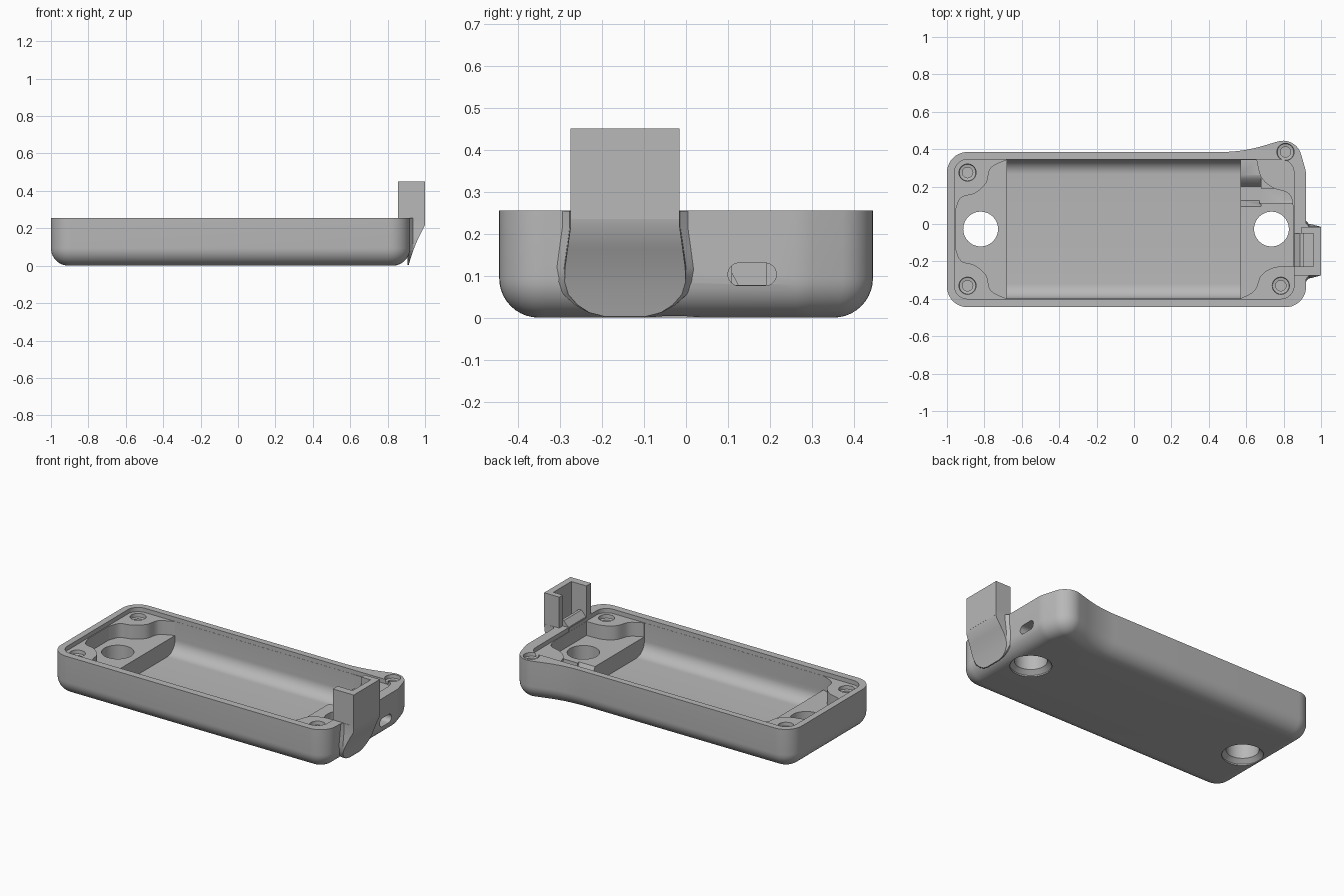
import bpy
import bmesh
import math
from mathutils import Vector

old = bpy.data.objects.get("Cube")
if old:
    bpy.data.objects.remove(old, do_unlink=True)

grey = bpy.data.materials.new("plain grey")
grey.use_nodes = True
COLOUR = (0.48, 0.48, 0.48, 1)
grey.diffuse_color = COLOUR
grey.node_tree.nodes["Principled BSDF"].inputs["Base Color"].default_value = COLOUR


def loft(name, loops):
    """Skin a stack of equal-length closed loops and cap both ends."""
    bm = bmesh.new()
    rings = [[bm.verts.new(p) for p in loop] for loop in loops]
    n = len(rings[0])
    for a, b in zip(rings, rings[1:]):
        for i in range(n):
            j = (i + 1) % n
            bm.faces.new((a[i], a[j], b[j], b[i]))
    bm.faces.new(rings[0][::-1])
    bm.faces.new(rings[-1])
    bmesh.ops.recalc_face_normals(bm, faces=bm.faces)
    mesh = bpy.data.meshes.new(name)
    bm.to_mesh(mesh)
    bm.free()
    mesh.materials.append(grey)
    ob = bpy.data.objects.new(name, mesh)
    bpy.context.collection.objects.link(ob)
    return ob


def prism(name, pts, lo, hi, axis="z"):
    place = {"z": lambda p, d: (p[0], p[1], d),
             "y": lambda p, d: (p[0], d, p[1]),
             "x": lambda p, d: (d, p[0], p[1])}[axis]
    return loft(name, [[place(p, d) for p in pts] for d in (lo, hi)])


def box(name, x0, x1, y0, y1, z0, z1):
    return prism(name, [(x0, y0), (x1, y0), (x1, y1), (x0, y1)], z0, z1)


def lathe(name, x, y, steps, n=48):
    turn = [2 * math.pi * i / n for i in range(n)]
    return loft(name, [[(x + r * math.cos(t), y + r * math.sin(t), z) for t in turn]
                       for r, z in steps])


def rounded(corners, n=10):
    """Polygon of (x, y, radius) corners with each corner turned into an arc."""
    out = []
    for i, (x, y, r) in enumerate(corners):
        p = Vector((x, y))
        a = (Vector(corners[i - 1][:2]) - p).normalized()
        b = (Vector(corners[(i + 1) % len(corners)][:2]) - p).normalized()
        if r == 0:
            out.append(p)
            continue
        half = a.angle(b) / 2
        mid = p + (a + b).normalized() * r / math.sin(half)
        start = p + a * r / math.tan(half) - mid
        end = p + b * r / math.tan(half) - mid
        sweep = start.angle(end)
        for k in range(n + 1):
            t = k / n
            out.append(mid + (start * math.sin((1 - t) * sweep)
                              + end * math.sin(t * sweep)) / math.sin(sweep))
    return out


def inset(pts, d):
    out = []
    for i, p in enumerate(pts):
        a = (p - pts[i - 1]).normalized()
        b = (pts[(i + 1) % len(pts)] - p).normalized()
        na, nb = Vector((-a.y, a.x)), Vector((-b.y, b.x))
        out.append(p + (na + nb) * d / (1 + na.dot(nb)))
    return out


def smooth(pts, n=6):
    """Open smooth curve through the points."""
    v = [Vector(p) for p in pts]
    v = [v[0]] + v + [v[-1]]
    out = []
    for p, q, r, s in zip(v, v[1:], v[2:], v[3:]):
        for k in range(n):
            t = k / n
            out.append(0.5 * (2 * q + (r - p) * t + (2 * p - 5 * q + 4 * r - s) * t * t
                              + (3 * q - p - 3 * r + s) * t ** 3))
    return out + [v[-1]]


def cut(ob, cutters, keep=False):
    bpy.context.view_layer.objects.active = ob
    for c in cutters:
        m = ob.modifiers.new("cut", "BOOLEAN")
        m.operation, m.solver, m.object = "DIFFERENCE", "EXACT", c
        bpy.ops.object.modifier_apply(modifier=m.name)
        if not keep:
            bpy.data.objects.remove(c, do_unlink=True)


def shade(ob):
    bpy.ops.object.select_all(action="DESELECT")
    ob.select_set(True)
    bpy.context.view_layer.objects.active = ob
    bpy.ops.object.shade_smooth_by_angle(angle=math.radians(32))


# Tray shell with a rounded bottom edge and a screw ear at the back
RIM, FILLET = 0.255, 0.094
outline = rounded([(-1, -0.445, 0.11), (0.92, -0.445, 0.11), (0.92, 0.28, 0.15),
                   (0.865, 0.47, 0.1), (0.58, 0.385, 0.8), (-1, 0.385, 0.11)])
levels = []
for k in range(11):
    t = math.pi / 2 * k / 10
    ring = inset(outline, FILLET * (1 - math.sin(t)))
    levels.append([(p.x, p.y, FILLET * (1 - math.cos(t))) for p in ring])
levels.append([(p.x, p.y, RIM) for p in outline])
tray = loft("tray", levels)

# Recessed lip, then the deep middle bay with rounded floor edges
lip = rounded([(-0.96, -0.4, 0.07), (0.855, -0.4, 0.07),
               (0.855, 0.345, 0.07), (-0.96, 0.345, 0.07)])
cutters = [prism("lip_cut", lip, 0.228, 0.4)]
bay = rounded([(-0.399, 0.035, 0.08), (0.344, 0.035, 0.08), (0.344, 0.4, 0), (-0.399, 0.4, 0)])
cutters.append(prism("bay_cut", bay, -0.68, 0.57, "x"))

# Shallow end shelves that curve around the corner posts
STEP = 0.14
half = smooth([(-0.68, 0.343), (-0.765, 0.3), (-0.79, 0.22),
               (-0.85, 0.165), (-0.925, 0.14), (-0.955, 0.07)])
left = half + [Vector((p.x, -0.056 - p.y)) for p in reversed(half)]
left += [Vector((-0.66, -0.398)), Vector((-0.66, 0.342))]
cutters.append(prism("left_shelf_cut", left, STEP, 0.4))
right = smooth([(0.57, -0.398), (0.645, -0.355), (0.68, -0.275), (0.75, -0.232), (0.852, -0.225)])
right += smooth([(0.852, 0.08), (0.83, 0.16), (0.74, 0.195), (0.68, 0.25), (0.655, 0.342)])
right += [Vector((0.55, 0.342)), Vector((0.55, -0.398))]
cutters.append(prism("right_shelf_cut", right, STEP, 0.4))

# Port channel across the shelf and rounded port slot through the end wall
channel = [(0.125, 0.078), (0.2, 0.078), (0.215, 0.1), (0.24, 0.128), (0.27, 0.145), (0.09, 0.145)]
cutters.append(prism("channel_cut", channel, 0.56, 0.68, "x"))
cutters.append(box("channel_end_cut", 0.67, 0.851, 0.11, 0.19, 0.078, 0.145))
slot = rounded([(0.1, 0.076, 0.0265), (0.215, 0.076, 0.0265),
                (0.215, 0.13, 0.0265), (0.1, 0.13, 0.0265)], 8)
cutters.append(prism("slot_cut", slot, 0.8, 1, "x"))

# Large through holes with a flared underside
for x in (-0.82, 0.735):
    cutters.append(lathe("hole_cut", x, -0.027, [(0.12, -0.02), (0.118, 0.008),
                                                 (0.093, 0.032), (0.093, 0.3)]))
# Stepped screw holes
for x, y, top in ((-0.89, 0.275, 0.228), (-0.89, -0.33, 0.228),
                  (0.785, -0.33, 0.228), (0.81, 0.385, RIM)):
    cutters.append(lathe("screw_cut", x, y, [(0.028, 0.09), (0.028, top - 0.025),
                                             (0.044, top - 0.022), (0.048, top + 0.02)], 32))
cut(tray, cutters)

# Flared foot that carries the clip tower
MID = -0.145
sections = []
for z, x, w in ((0.003, 0.912, 0.05), (0.012, 0.915, 0.085), (0.03, 0.92, 0.113),
                (0.055, 0.928, 0.135), (0.085, 0.938, 0.144), (0.12, 0.952, 0.143),
                (0.165, 0.973, 0.137), (0.215, 0.999, 0.13), (0.254, 1, 0.13)):
    mid = min(0.935, x - 0.004)
    flare = 0.028 * min(1, z / 0.12)
    side = [(0.87, w + flare), (0.915, w + flare * 0.9), (mid, w + 0.002), (x, w)]
    sections.append([(px, MID - py, z) for px, py in side]
                    + [(px, MID + py, z) for px, py in reversed(side)])
foot = loft("tower_foot", sections)
cut(foot, [box("foot_inner_cut", 0.8, 0.907, -0.5, 0.2, -0.1, 0.5)])

# Clip gap between the tower's back plate and the catch
gap = box("gap_cut", 0.905, 0.96, -0.228, -0.05, 0.17, 0.5)
cut(foot, [gap], keep=True)
cut(tray, [gap])

# Upright channel of the tower, open towards the tray
channel_plan = [(0.855, -0.275), (1, -0.275), (1, -0.015), (0.895, -0.015),
                (0.895, -0.05), (0.96, -0.05), (0.96, -0.228), (0.855, -0.228)]
tower = prism("clip_tower", channel_plan, 0.235, 0.45)

# Bevelled catch facing the tower
catch = prism("clip_catch", [(0.853, 0.15), (0.905, 0.15), (0.905, 0.29),
                             (0.888, 0.29), (0.853, 0.25)], -0.227, -0.051, "y")

for ob in (tray, foot):
    shade(ob)
